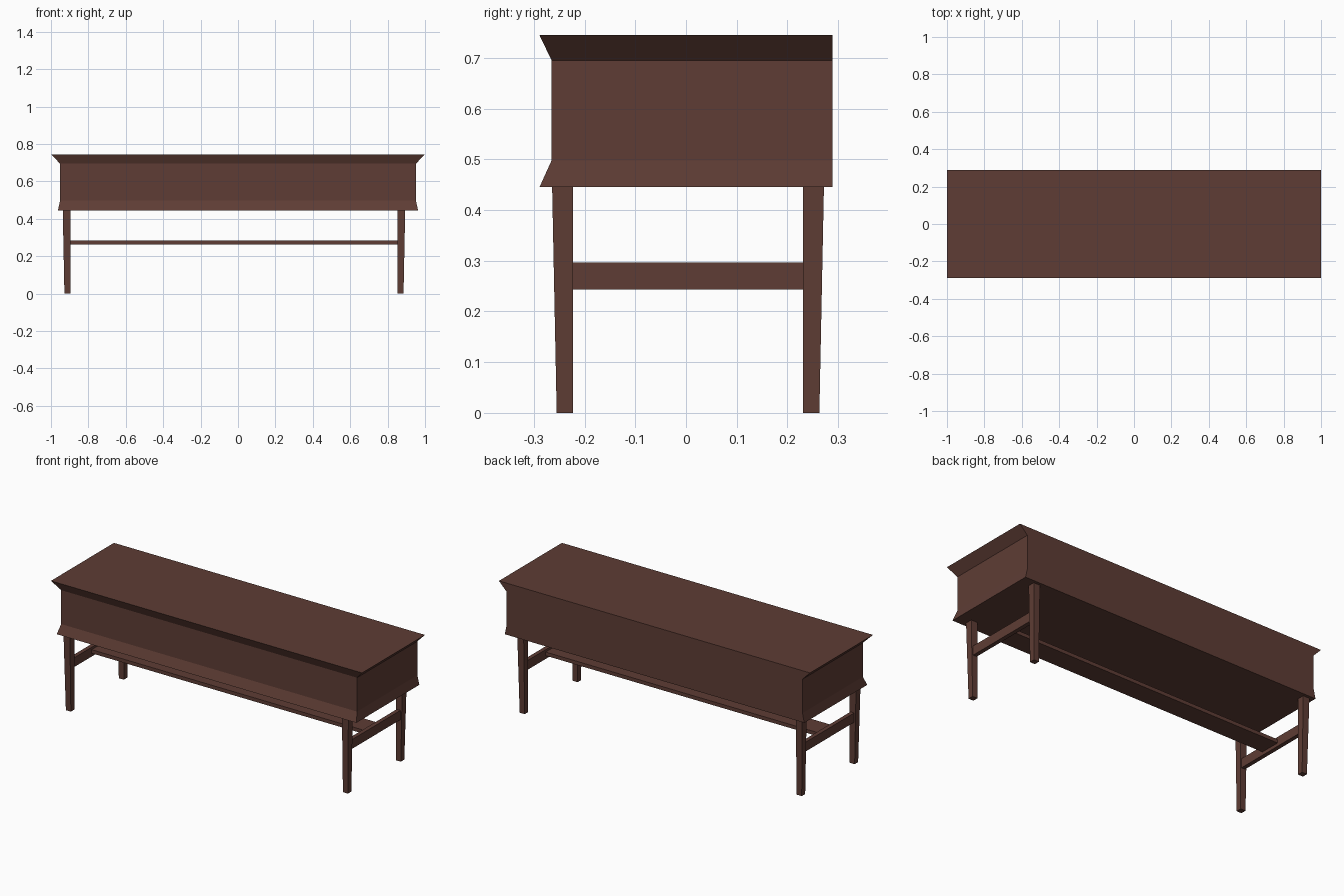
import bpy
import bmesh

if "Cube" in bpy.data.objects:
    bpy.data.objects.remove(bpy.data.objects["Cube"])

wood = bpy.data.materials.new("dark brown wood")
wood.diffuse_color = (0.112, 0.046, 0.035, 1)
wood.use_nodes = True
wood.node_tree.nodes["Principled BSDF"].inputs["Base Color"].default_value = wood.diffuse_color


def loft(name, rings):
    """Closed solid through rectangles (x0, x1, y0, y1, z), bottom to top."""
    bm = bmesh.new()
    loops = [[bm.verts.new(p) for p in ((x0, y0, z), (x1, y0, z), (x1, y1, z), (x0, y1, z))]
             for x0, x1, y0, y1, z in rings]
    bm.faces.new(loops[0][::-1])
    bm.faces.new(loops[-1])
    for a, b in zip(loops, loops[1:]):
        for i in range(4):
            j = (i + 1) % 4
            bm.faces.new((a[i], a[j], b[j], b[i]))
    bmesh.ops.recalc_face_normals(bm, faces=bm.faces)
    mesh = bpy.data.meshes.new(name)
    bm.to_mesh(mesh)
    bm.free()
    mesh.materials.append(wood)
    obj = bpy.data.objects.new(name, mesh)
    bpy.context.collection.objects.link(obj)
    return obj


# Case: flat back, flared top and bottom on front and ends
BACK = 0.289
loft("case", [(-hx, hx, front, BACK, z) for hx, front, z in (
    (0.963, -0.289, 0.445),
    (0.951, -0.265, 0.498),
    (0.951, -0.265, 0.695),
    (1.0, -0.289, 0.745))])

# Legs: straight inner faces, outer faces taper toward the floor
inner_x = {"left": -0.896, "right": 0.853}
inner_y = {"front": -0.223, "back": 0.231}
for side, ix in inner_x.items():
    sx = 1 if ix > 0 else -1
    for end, iy in inner_y.items():
        sy = 1 if iy > 0 else -1
        rings = []
        for width, z in ((0.032, 0), (0.041, 0.445)):
            xs = sorted((ix, ix + sx * width))
            ys = sorted((iy, iy + sy * width))
            rings.append((*xs, *ys, z))
        loft(f"{end}_{side}_leg", rings)

    # Rail joining the front and back legs
    xs = sorted((ix + sx * 0.005, ix + sx * 0.029))
    loft(f"{side}_side_rail", [(*xs, -0.223, 0.231, z) for z in (0.243, 0.297)])

# Long flat stretcher between the side rails
loft("long_stretcher", [(-0.901, 0.858, -0.057, 0.063, z) for z in (0.262, 0.283)])
